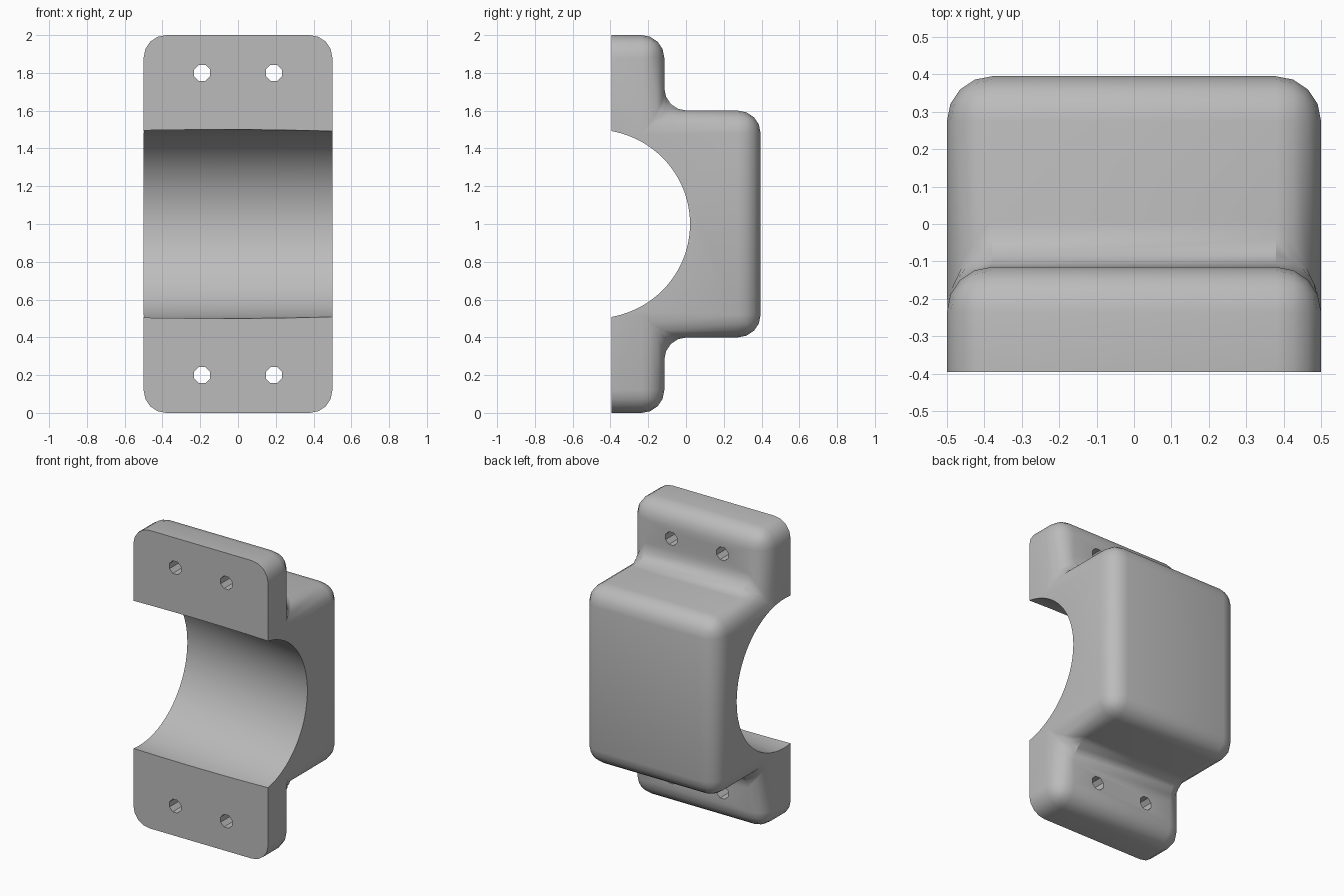
import bpy, bmesh
from math import pi, atan
from mathutils import Vector, Matrix

if "Cube" in bpy.data.objects:
    bpy.data.objects.remove(bpy.data.objects["Cube"], do_unlink=True)

FRONT, FLANGE, BACK = -0.395, -0.115, 0.395

grey = bpy.data.materials.new("plain grey")
grey.use_nodes = True
colour = (0.5, 0.5, 0.5, 1)
grey.diffuse_color = colour
grey.node_tree.nodes["Principled BSDF"].inputs["Base Color"].default_value = colour


def add_object(name, bm):
    mesh = bpy.data.meshes.new(name)
    bm.to_mesh(mesh)
    bm.free()
    mesh.materials.append(grey)
    obj = bpy.data.objects.new(name, mesh)
    bpy.context.collection.objects.link(obj)
    return obj


def add_cutter(name, radius, depth, sides, matrix):
    bm = bmesh.new()
    bmesh.ops.create_cone(bm, cap_ends=True, segments=sides, radius1=radius,
                          radius2=radius, depth=depth, matrix=matrix)
    obj = add_object(name, bm)
    obj.hide_render = True
    return obj


# Clamp body: stepped side profile extruded across the width
profile = [(FRONT, 0), (FLANGE, 0), (FLANGE, 0.4), (BACK, 0.4),
           (BACK, 1.6), (FLANGE, 1.6), (FLANGE, 2), (FRONT, 2)]
bm = bmesh.new()
face = bm.faces.new([bm.verts.new((-0.5, y, z)) for y, z in profile])
extruded = bmesh.ops.extrude_face_region(bm, geom=[face])["geom"]
bmesh.ops.translate(bm, vec=(1, 0, 0),
                    verts=[v for v in extruded if isinstance(v, bmesh.types.BMVert)])
bmesh.ops.recalc_face_normals(bm, faces=bm.faces)

# Round every edge except those of the flat mating face
edges = [e for e in bm.edges if any(v.co.y > FRONT + 0.01 for v in e.verts)]
bmesh.ops.bevel(bm, geom=edges, offset=0.12, offset_type='OFFSET', segments=4,
                profile=0.5, affect='EDGES', clamp_overlap=True)
body = add_object("clamp_body", bm)

# Slightly skewed pipe bore and four bolt holes
skew = Matrix.Rotation(-atan(0.155), 4, 'Z')
cutters = [add_cutter("bore_cutter", 0.5, 3, 96,
                      Matrix.Translation((0, -0.407, 1)) @ skew @ Matrix.Rotation(pi / 2, 4, 'Y'))]
for x in (-0.19, 0.19):
    for z in (0.2, 1.8):
        place = Matrix.Translation((x, 0, z)) @ Matrix.Rotation(pi / 2, 4, 'X')
        cutters.append(add_cutter("bolt_hole_cutter", 0.046, 2, 8,
                                  place @ Matrix.Rotation(pi / 8, 4, 'Z')))

bpy.context.view_layer.objects.active = body
body.select_set(True)
for cutter in cutters:
    cut = body.modifiers.new("cut", 'BOOLEAN')
    cut.operation = 'DIFFERENCE'
    cut.solver = 'EXACT'
    cut.object = cutter
    bpy.ops.object.modifier_apply(modifier=cut.name)
    bpy.data.objects.remove(cutter, do_unlink=True)

# Smooth the fillets and bore, keep the cut rims sharp
bpy.ops.object.select_all(action='DESELECT')
body.select_set(True)
bpy.ops.object.shade_smooth_by_angle(angle=pi / 6)
